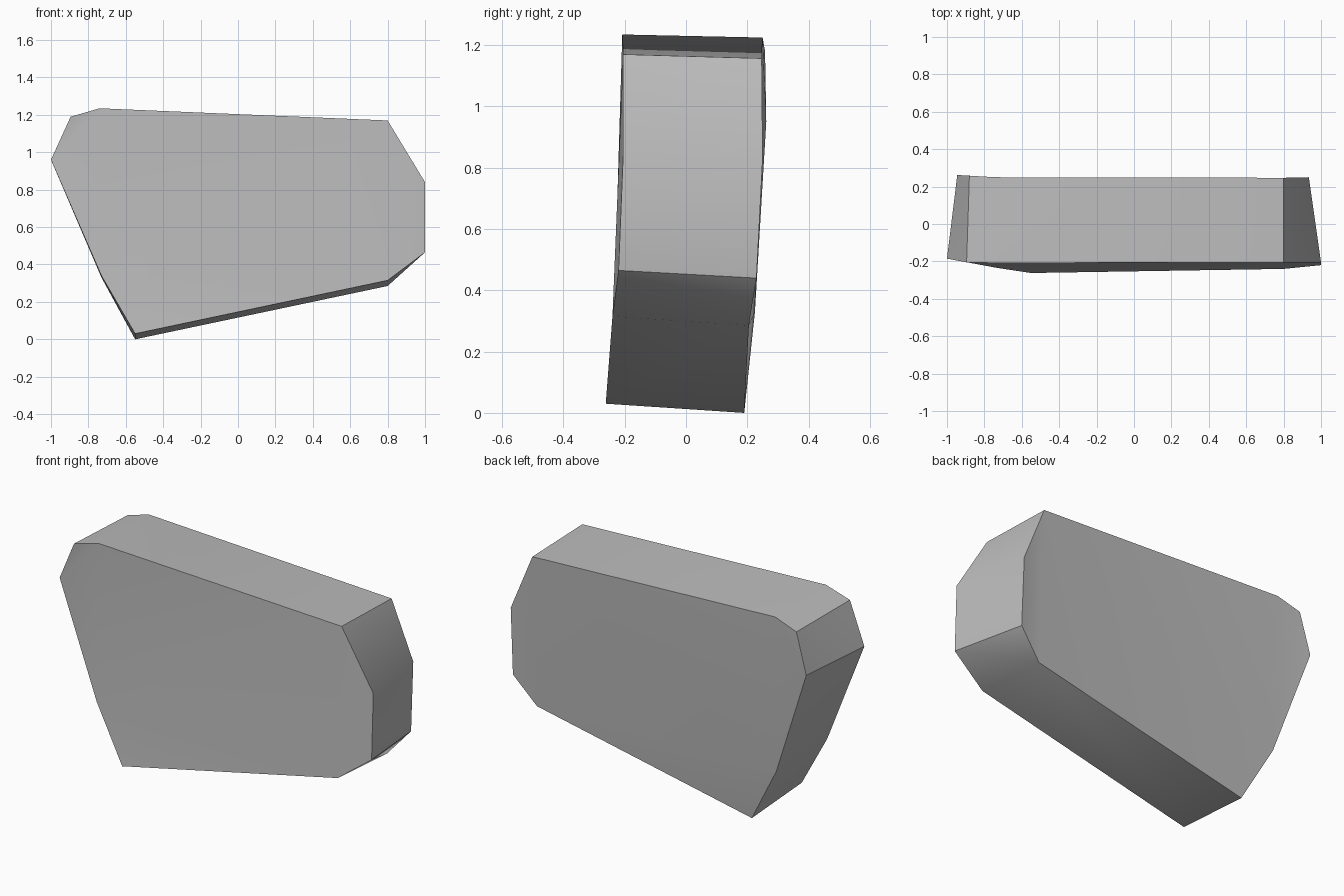
import bpy, bmesh, math

cube = bpy.data.objects.get("Cube")
if cube:
    bpy.data.objects.remove(cube, do_unlink=True)

# Flat stone colour
grey = bpy.data.materials.new("stone grey")
grey.use_nodes = True
colour = (0.5, 0.5, 0.5, 1)
grey.diffuse_color = colour
grey.node_tree.nodes["Principled BSDF"].inputs["Base Color"].default_value = colour

# Matching outlines of the slightly tilted front and back faces
front = [(-1, -.185, .96), (-.895, -.205, 1.19), (-.74, -.208, 1.235),
         (.8, -.205, 1.17), (1, -.205, .84), (1, -.22, .465),
         (.8, -.24, .315), (-.55, -.262, .03), (-.73, -.235, .34)]
back = [(-.945, .262, .95), (-.88, .258, 1.18), (-.74, .25, 1.225),
        (.8, .247, 1.157), (.935, .25, .83), (.935, .23, .44),
        (.8, .205, .285), (-.55, .19, 0), (-.73, .225, .33)]

# Faceted slab: two caps joined by a band of side faces
bm = bmesh.new()
a = [bm.verts.new(p) for p in front]
b = [bm.verts.new(p) for p in back]
bm.faces.new(a)
bm.faces.new(b[::-1])
for i in range(len(a)):
    j = (i + 1) % len(a)
    bm.faces.new((a[i], b[i], b[j], a[j]))
bmesh.ops.recalc_face_normals(bm, faces=bm.faces[:])
bmesh.ops.triangulate(bm, faces=bm.faces[:])
mesh = bpy.data.meshes.new("stone_slab")
bm.to_mesh(mesh)
bm.free()
mesh.materials.append(grey)

slab = bpy.data.objects.new("stone_slab", mesh)
bpy.context.collection.objects.link(slab)
bpy.ops.object.select_all(action='DESELECT')
slab.select_set(True)
bpy.context.view_layer.objects.active = slab
bpy.ops.object.shade_smooth_by_angle(angle=math.radians(35))
